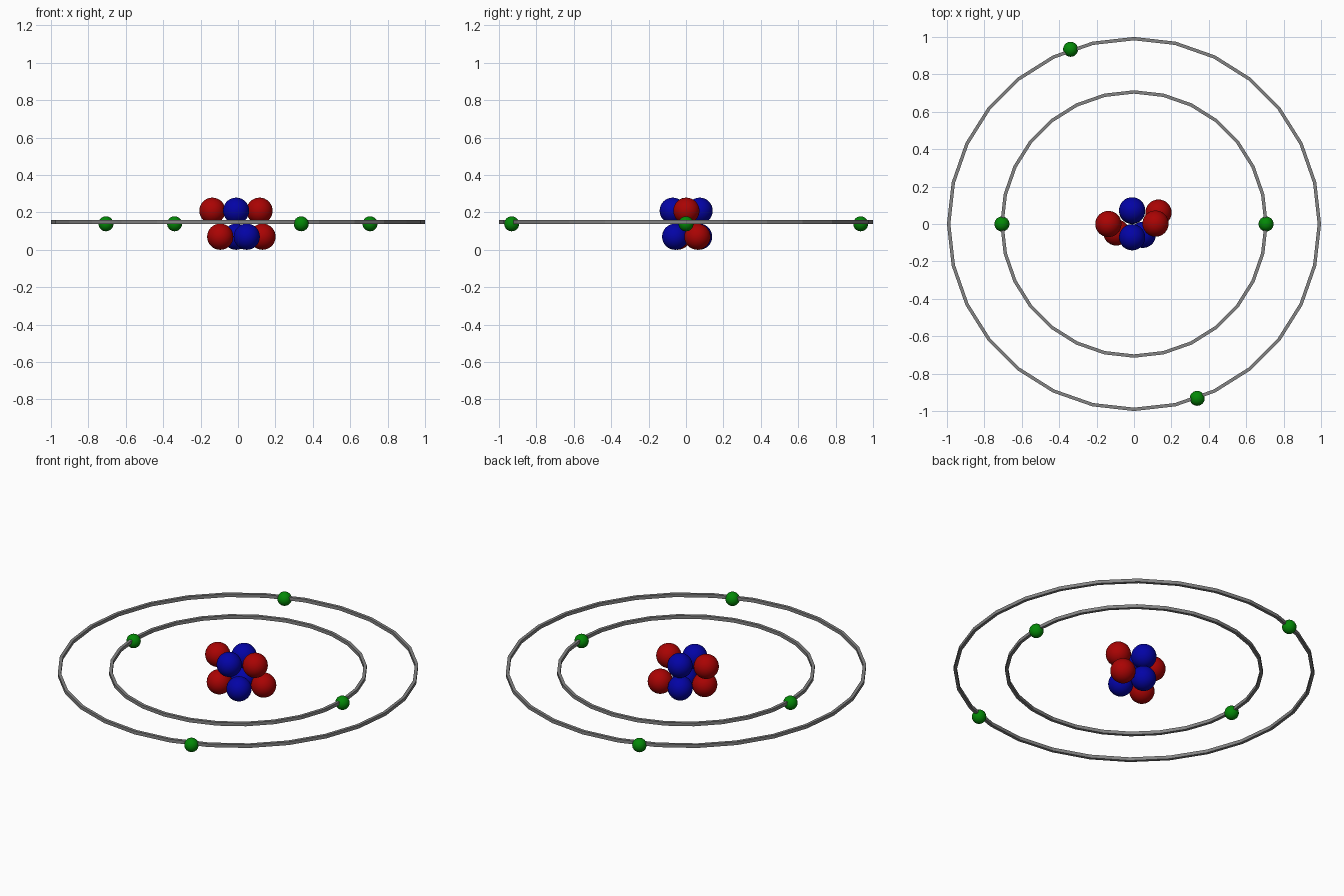
import bpy, bmesh, math

if "Cube" in bpy.data.objects:
    bpy.data.objects.remove(bpy.data.objects["Cube"])


def material(name, rgb):
    m = bpy.data.materials.new(name)
    m.diffuse_color = (*rgb, 1)
    m.use_nodes = True
    m.node_tree.nodes["Principled BSDF"].inputs["Base Color"].default_value = m.diffuse_color
    return m


red = material("red", (0.40, 0.001, 0.001))
blue = material("blue", (0.001, 0.001, 0.38))
green = material("green", (0.001, 0.25, 0.002))
grey = material("grey", (0.23, 0.23, 0.23))


def ball(name, loc, radius, mat):
    bpy.ops.mesh.primitive_uv_sphere_add(segments=32, ring_count=16,
                                         radius=radius, location=loc)
    ob = bpy.context.object
    ob.name = name
    ob.data.materials.append(mat)
    bpy.ops.object.shade_smooth_by_angle(angle=math.radians(40))


def orbit(name, outer, width=0.018, height=0.02, z=0.149, sides=28):
    """Flat-sided ring with a rectangular cross-section."""
    profile = [(outer, -height / 2), (outer, height / 2),
               (outer - width, height / 2), (outer - width, -height / 2)]
    bm = bmesh.new()
    loops = []
    for i in range(sides):
        a = math.tau * i / sides
        loops.append([bm.verts.new((r * math.cos(a), r * math.sin(a), h))
                      for r, h in profile])
    for i in range(sides):
        p, q = loops[i], loops[(i + 1) % sides]
        for k in range(4):
            n = (k + 1) % 4
            bm.faces.new((p[k], q[k], q[n], p[n]))
    bmesh.ops.recalc_face_normals(bm, faces=bm.faces)
    me = bpy.data.meshes.new(name)
    bm.to_mesh(me)
    bm.free()
    me.materials.append(grey)
    ob = bpy.data.objects.new(name, me)
    ob.location.z = z
    bpy.context.collection.objects.link(ob)


# Nucleus: two layers of touching balls
LOW, HIGH, R = 0.07, 0.209, 0.07
protons = [(-0.137, 0, HIGH), (0.115, 0.002, HIGH),
           (-0.095, -0.045, LOW), (0.131, 0.061, LOW)]
neutrons = [(-0.01, 0.073, HIGH), (-0.01, -0.071, HIGH),
            (0.047, -0.058, LOW), (-0.01, 0.07, LOW)]
for i, p in enumerate(protons):
    ball(f"proton_{i + 1}", p, R, red)
for i, p in enumerate(neutrons):
    ball(f"neutron_{i + 1}", p, R, blue)

# Electrons riding on the orbits
electrons = [(-0.706, 0), (0.706, 0), (-0.339, 0.934), (0.338, -0.932)]
for i, (x, y) in enumerate(electrons):
    ball(f"electron_{i + 1}", (x, y, 0.139), 0.04, green)

# Thin orbit rings with 28 straight segments
orbit("inner_orbit", 0.715)
orbit("outer_orbit", 1.0)
